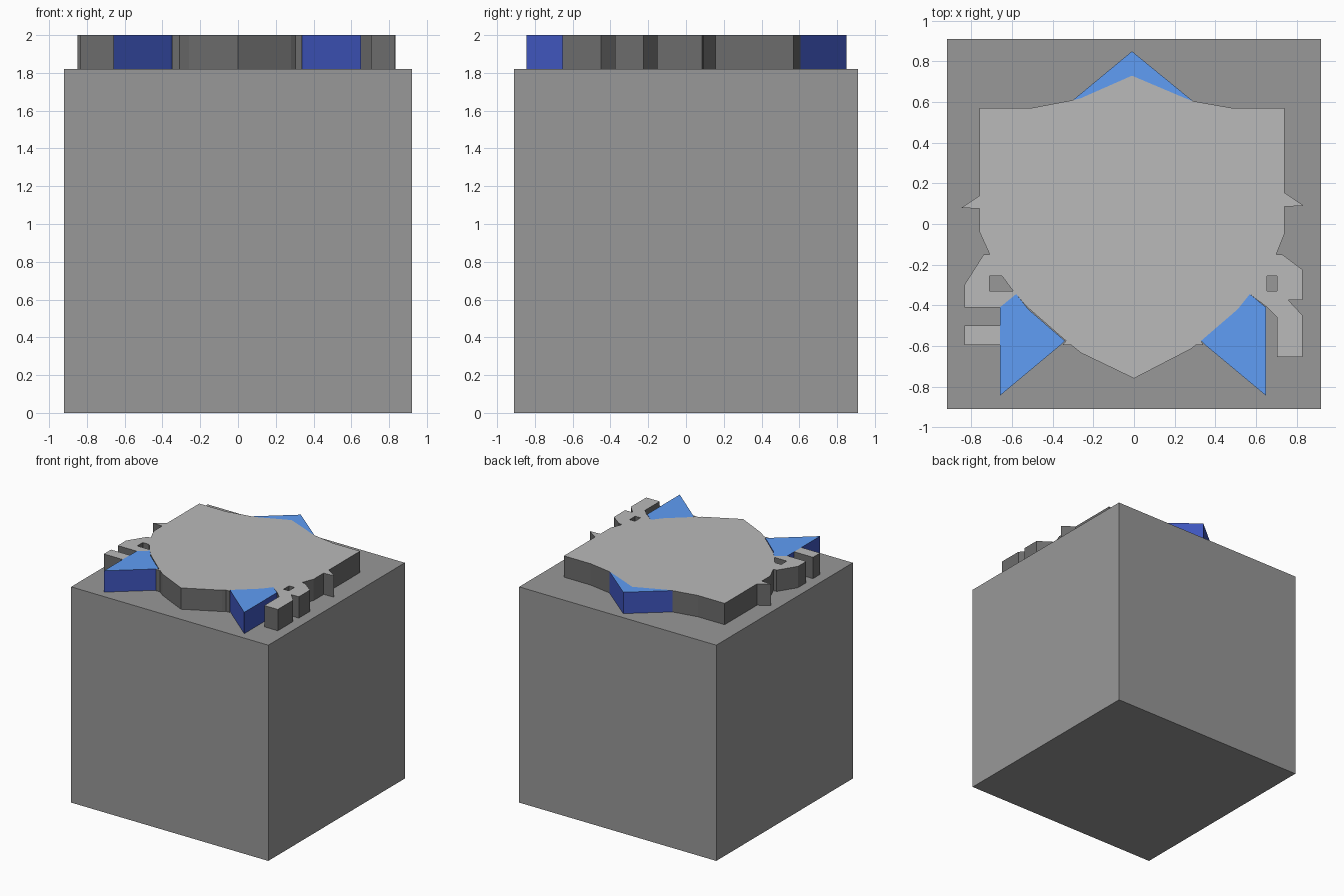
import bpy, bmesh

if "Cube" in bpy.data.objects:
    bpy.data.objects.remove(bpy.data.objects["Cube"])

BASE_TOP, TOP = 1.82, 2.0


def material(name, r, g, b):
    mat = bpy.data.materials.new(name)
    mat.diffuse_color = (r, g, b, 1)
    mat.use_nodes = True
    mat.node_tree.nodes["Principled BSDF"].inputs["Base Color"].default_value = mat.diffuse_color
    return mat


def plate(name, loops, cap, side, z0=BASE_TOP, z1=TOP):
    """Fill the outline loops (inner loops become holes) and extrude upward."""
    bm = bmesh.new()
    edges = []
    for pts in loops:
        vs = [bm.verts.new((x, y, z0)) for x, y in pts]
        edges += [bm.edges.new((vs[i - 1], vs[i])) for i in range(len(vs))]
    bmesh.ops.triangle_fill(bm, use_beauty=True, use_dissolve=False, edges=edges)
    res = bmesh.ops.extrude_face_region(bm, geom=bm.faces[:], use_keep_orig=True)
    top = [g for g in res["geom"] if isinstance(g, bmesh.types.BMVert)]
    bmesh.ops.translate(bm, verts=top, vec=(0, 0, z1 - z0))
    bmesh.ops.recalc_face_normals(bm, faces=bm.faces[:])
    # Walls take the darker side material
    for f in bm.faces:
        f.normal_update()
        f.material_index = 0 if abs(f.normal.z) > 0.5 else 1
    mesh = bpy.data.meshes.new(name)
    mesh.materials.append(cap)
    mesh.materials.append(side)
    bm.to_mesh(mesh)
    bm.free()
    obj = bpy.data.objects.new(name, mesh)
    bpy.context.collection.objects.link(obj)
    return obj


def rect(x0, x1, y0, y1):
    return [(x0, y0), (x1, y0), (x1, y1), (x0, y1)]


block_grey = material("block_grey", 0.314, 0.314, 0.314)
cap_grey = material("cap_grey", 0.49, 0.49, 0.49)
side_grey = material("side_grey", 0.15, 0.15, 0.15)
cap_blue = material("cap_blue", 0.115, 0.338, 0.91)
side_blue = material("side_blue", 0.05, 0.093, 0.515)

# Block
plate("block", [rect(-0.92, 0.92, -0.91, 0.91)], block_grey, block_grey,
      z0=0, z1=BASE_TOP)

# Raised plate: right edge from top to bottom, then left edge back up
right_edge = [
    (-0.01, 0.73), (0.25, 0.62), (0.29, 0.605), (0.49, 0.57), (0.74, 0.57),
    (0.74, 0.155), (0.835, 0.09), (0.74, 0.085), (0.74, -0.05), (0.70, -0.15),
    (0.73, -0.15), (0.83, -0.225), (0.83, -0.375), (0.76, -0.375), (0.83, -0.45),
    (0.83, -0.655), (0.705, -0.655), (0.705, -0.46), (0.655, -0.41),
    (0.57, -0.345), (0.51, -0.42), (0.33, -0.575), (0.34, -0.595),
    (0.305, -0.595), (0.28, -0.615), (0.0, -0.76)]
left_edge = [
    (-0.26, -0.635), (-0.31, -0.595), (-0.35, -0.595), (-0.335, -0.575),
    (-0.53, -0.405), (-0.58, -0.345), (-0.66, -0.41), (-0.835, -0.41),
    (-0.835, -0.30), (-0.74, -0.15), (-0.71, -0.15), (-0.76, -0.04),
    (-0.76, 0.075), (-0.85, 0.08), (-0.76, 0.14), (-0.76, 0.57),
    (-0.51, 0.57), (-0.30, 0.61), (-0.26, 0.62)]
left_hole = [(-0.71, -0.255), (-0.65, -0.255), (-0.595, -0.33), (-0.71, -0.33)]
right_hole = rect(0.655, 0.705, -0.33, -0.255)
plate("raised_plate", [right_edge + left_edge, left_hole, right_hole],
      cap_grey, side_grey)

# Separate bar on the left
plate("left_bar", [rect(-0.835, -0.66, -0.595, -0.50)], cap_grey, side_grey)

# Blue points
plate("top_point", [[(-0.30, 0.61), (-0.26, 0.62), (-0.01, 0.73), (0.25, 0.62),
                     (0.29, 0.605), (-0.01, 0.85)]], cap_blue, side_blue)
point = [(0.65, -0.41), (0.57, -0.345), (0.51, -0.42), (0.33, -0.575),
         (0.35, -0.595), (0.65, -0.845)]
plate("right_point", [point], cap_blue, side_blue)
plate("left_point", [[(-x - 0.01, y) for x, y in point]], cap_blue, side_blue)
